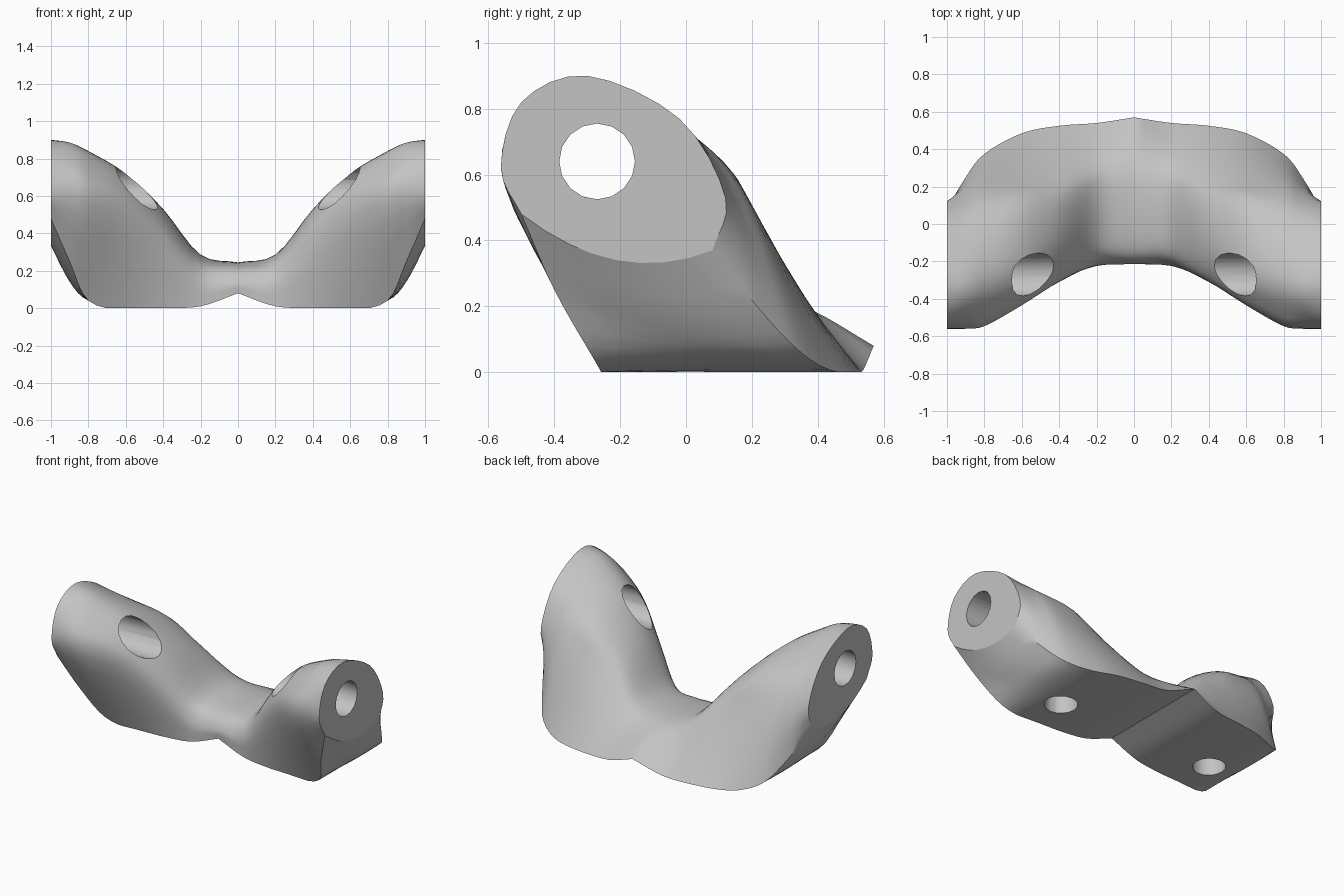
import bpy, bmesh
from mathutils import Vector

cube = bpy.data.objects.get("Cube")
if cube:
    bpy.data.objects.remove(cube, do_unlink=True)

grey = bpy.data.materials.new("light_grey")
grey.use_nodes = True
colour = (0.55, 0.55, 0.55, 1)
grey.diffuse_color = colour
grey.node_tree.nodes["Principled BSDF"].inputs["Base Color"].default_value = colour

# Half-body cross-sections (y, z): front bottom, over the top, back bottom
SECTIONS = {
    0.0: [(-.21, .08), (-.21, .14), (-.15, .21), (0, .24), (.22, .24), (.38, .19), (.57, .08)],
    0.2: [(-.22, .01), (-.22, .14), (-.16, .24), (0, .28), (.2, .28), (.33, .22), (.54, .01)],
    0.4: [(-.24, 0), (-.31, .33), (-.26, .47), (-.1, .53), (.12, .49), (.26, .36), (.525, 0)],
    0.6: [(-.25, -.01), (-.43, .49), (-.37, .66), (-.2, .72), (.1, .63), (.23, .45), (.485, -.01)],
    0.8: [(-.28, .04), (-.54, .56), (-.46, .76), (-.28, .84), (.03, .71), (.2, .5), (.375, .04)],
    0.9: [(-.4, .25), (-.56, .61), (-.47, .81), (-.3, .885), (0, .74), (.16, .51), (.25, .16)],
    1.0: [(-.5, .48), (-.562, .62), (-.5, .82), (-.3, .9), (-.02, .77), (.12, .53), (.08, .37)],
}


def smooth_path(points, steps):
    """Spline through the points, with free ends."""
    p = [2 * points[0] - points[1]] + points + [2 * points[-1] - points[-2]]
    path = []
    for a, b, c, d in zip(p, p[1:], p[2:], p[3:]):
        for i in range(steps):
            t = i / steps
            path.append(b + (c - a) * (t / 2)
                        + (2 * a - 5 * b + 4 * c - d) * (t * t / 2)
                        + (3 * b - a - 3 * c + d) * (t ** 3 / 2))
    return path + [points[-1]]


def section_ring(x, points):
    """Smooth section whose underside sags into an oval near the arm's end."""
    ring = smooth_path([Vector((x, y, z)) for y, z in points], 4)
    sag = .085 * (max(0, x - .8) / .2) ** .6
    start, end = ring[-1], ring[0]
    for i in range(1, 8):
        t = i / 8
        point = start.lerp(end, t)
        point.z -= sag * 4 * t * (1 - t)
        ring.append(point)
    return ring


def cutter(name, radius, depth, location, rotation=(0, 0, 0)):
    bpy.ops.mesh.primitive_cylinder_add(vertices=16, radius=radius, depth=depth,
                                        location=location, rotation=rotation)
    obj = bpy.context.object
    obj.name = name
    obj.hide_render = True
    obj.data.materials.append(grey)
    return obj


# Run splines along the arm between sections, then mirror it
rings = [section_ring(x, points) for x, points in SECTIONS.items()]
rails = [smooth_path(list(rail), 4) for rail in zip(*rings)]
half = [list(ring) for ring in zip(*rails)]
mirrored = [[Vector((-v.x, v.y, v.z)) for v in ring] for ring in reversed(half[1:])]

# Curved body with flat end faces
bm = bmesh.new()
loops = [[bm.verts.new((v.x, v.y, max(v.z, 0))) for v in ring] for ring in mirrored + half]
count = len(loops[0])
for a, b in zip(loops, loops[1:]):
    for i in range(count):
        j = (i + 1) % count
        bm.faces.new((a[i], a[j], b[j], b[i]))
bm.faces.new(loops[0])
bm.faces.new(loops[-1])
bmesh.ops.recalc_face_normals(bm, faces=bm.faces)
mesh = bpy.data.meshes.new("bracket_body")
bm.to_mesh(mesh)
bm.free()
mesh.materials.append(grey)
body = bpy.data.objects.new("bracket_body", mesh)
bpy.context.collection.objects.link(body)

# Cross hole through both arms, and a blind hole under each foot
cutters = [cutter("cross_hole", .115, 2.2, (0, -.27, .64), (0, 1.5708, 0))]
for side, name in ((1, "left_foot_hole"), (-1, "right_foot_hole")):
    cutters.append(cutter(name, .102, .6, (side * .585, .01, 0)))

bpy.ops.object.select_all(action='DESELECT')
body.select_set(True)
bpy.context.view_layer.objects.active = body
for tool in cutters:
    mod = body.modifiers.new(tool.name, 'BOOLEAN')
    mod.operation = 'DIFFERENCE'
    mod.solver = 'EXACT'
    mod.object = tool
    bpy.ops.object.modifier_apply(modifier=mod.name)
for tool in cutters:
    bpy.data.objects.remove(tool, do_unlink=True)
bpy.ops.object.shade_smooth_by_angle(angle=.7)

# Keep the rims of the end faces crisp
verts = body.data.vertices
for edge in body.data.edges:
    if all(abs(verts[i].co.x) > .999 for i in edge.vertices):
        edge.use_edge_sharp = True
